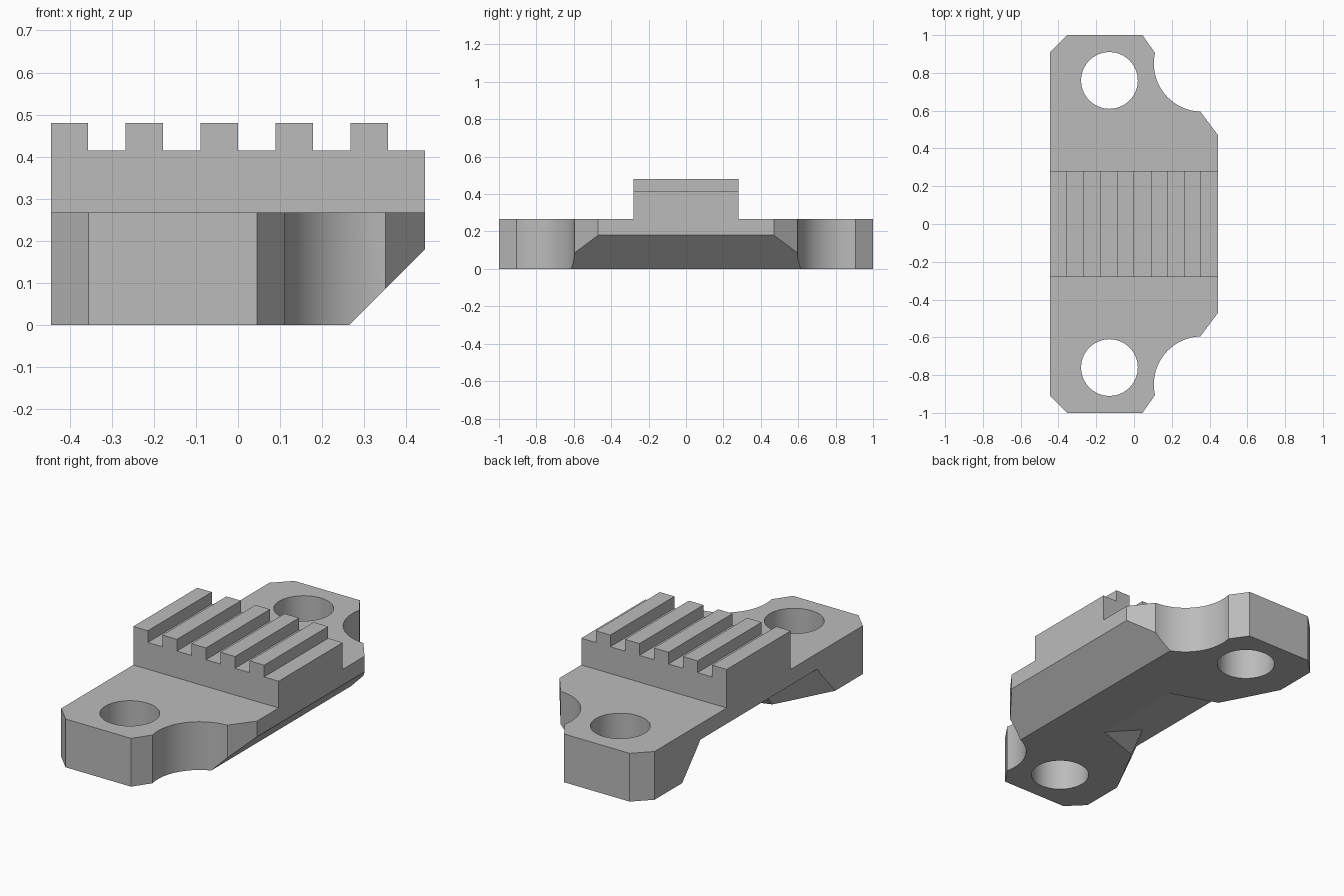
import bpy
import bmesh
from math import sin, cos, radians

if "Cube" in bpy.data.objects:
    bpy.data.objects.remove(bpy.data.objects["Cube"])

grey = bpy.data.materials.new("plain grey")
grey.use_nodes = True
grey.diffuse_color = (0.5, 0.5, 0.5, 1)
grey.node_tree.nodes["Principled BSDF"].inputs["Base Color"].default_value = (0.5, 0.5, 0.5, 1)

HALF, TOP = 0.445, 0.267


def make_object(name, bm):
    bmesh.ops.recalc_face_normals(bm, faces=bm.faces[:])
    mesh = bpy.data.meshes.new(name)
    bm.to_mesh(mesh)
    bm.free()
    mesh.materials.append(grey)
    obj = bpy.data.objects.new(name, mesh)
    bpy.context.collection.objects.link(obj)
    return obj


def prism(name, points, shift):
    """Extrude a closed outline of 3D points along a vector."""
    bm = bmesh.new()
    face = bm.faces.new([bm.verts.new(p) for p in points])
    new = bmesh.ops.extrude_face_region(bm, geom=[face])["geom"]
    bmesh.ops.translate(bm, vec=shift, verts=[v for v in new if isinstance(v, bmesh.types.BMVert)])
    return make_object(name, bm)


def arc(cx, cy, r, start, end, steps):
    angles = [radians(start + (end - start) * i / steps) for i in range(steps + 1)]
    return [(cx + r * cos(a), cy + r * sin(a)) for a in angles]


def cut(target, cutter):
    mod = target.modifiers.new(cutter.name, "BOOLEAN")
    mod.operation = "DIFFERENCE"
    mod.solver = "EXACT"
    mod.object = cutter
    cutter.hide_render = True
    cutter.hide_set(True)
    cutter.display_type = "WIRE"


# Base plate: half outline with scalloped corner, mirrored in y
half = [(-HALF, 0.91), (-0.355, 1), (0.045, 1)]
half += arc(0.36, 0.85, 0.255, 167.5, 268, 24) + [(HALF, 0.47)]
outline = half + [(x, -y) for x, y in reversed(half)]
plate = prism("base_plate", [(x, y, 0) for x, y in outline], (0, 0, TOP))

# Mounting holes
for side, label in ((1, "back"), (-1, "front")):
    ring = arc(-0.13, 0.76 * side, 0.15, 0, 360, 64)[:-1]
    cut(plate, prism(label + "_hole_cutter", [(x, y, -0.1) for x, y in ring], (0, 0, 0.6)))

# Long bevel under the left edge
bevel = [(0.165, -1.1, -0.1), (0.565, -1.1, 0.3), (0.565, -1.1, -0.1)]
cut(plate, prism("bevel_cutter", bevel, (0, 2.2, 0)))

# Flared relief under the right edge: sections of x, lower y, upper y, upper z
sections = [(0.03, 0.287, 0.265, -0.021), (-0.28, 0.396, 0.265, 0.11), (-0.5, 0.82, 0.592, 0.203)]
bm = bmesh.new()
rings = [[bm.verts.new(p) for p in ((x, -lo, -0.05), (x, -hi, z), (x, hi, z), (x, lo, -0.05))]
         for x, lo, hi, z in sections]
for a, b in zip(rings, rings[1:]):
    for i in range(4):
        j = (i + 1) % 4
        bm.faces.new((a[i], a[j], b[j], b[i]))
bm.faces.new(rings[0])
bm.faces.new(rings[-1])
bmesh.ops.triangulate(bm, faces=bm.faces[:])
cut(plate, make_object("relief_cutter", bm))

# Apply the cuts, drop the cutters and keep the round walls smooth
bpy.context.view_layer.update()
result = bpy.data.meshes.new_from_object(plate.evaluated_get(bpy.context.evaluated_depsgraph_get()))
cutters = [m.object for m in plate.modifiers]
plate.modifiers.clear()
plate.data = result
for c in cutters:
    bpy.data.objects.remove(c)
bpy.ops.object.select_all(action="DESELECT")
plate.select_set(True)
bpy.context.view_layer.objects.active = plate
bpy.ops.object.shade_smooth_by_angle(angle=radians(20))

# Toothed block: battlement profile extruded across the plate
pitch = 2 * HALF / 10
profile = [(HALF, TOP), (-HALF, TOP)]
for i in range(10):
    z = 0.48 if i % 2 == 0 else 0.415
    profile += [(-HALF + i * pitch, z), (-HALF + (i + 1) * pitch, z)]
prism("toothed_block", [(x, -0.28, z) for x, z in profile], (0, 0.56, 0))
